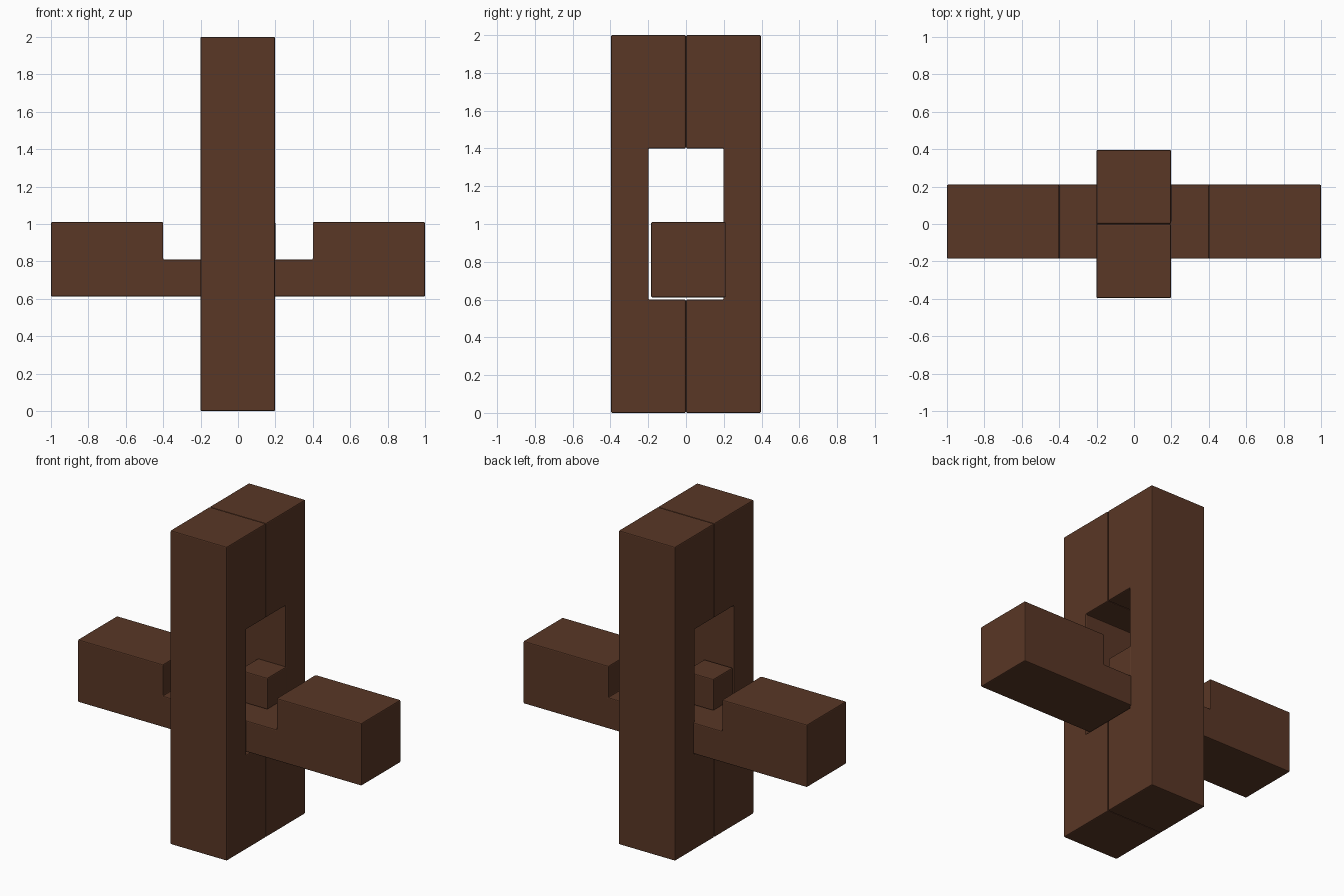
import bpy, bmesh
from mathutils import Vector

if "Cube" in bpy.data.objects:
    bpy.data.objects.remove(bpy.data.objects["Cube"])

wood = bpy.data.materials.new("dark_brown_wood")
wood.diffuse_color = (0.1, 0.038, 0.019, 1)
wood.use_nodes = True
wood.node_tree.nodes["Principled BSDF"].inputs["Base Color"].default_value = wood.diffuse_color


def prism(bm, pts, direction):
    """Extrude a closed planar outline along a vector."""
    face = bm.faces.new([bm.verts.new(p) for p in pts])
    res = bmesh.ops.extrude_face_region(bm, geom=[face])
    verts = [v for v in res["geom"] if isinstance(v, bmesh.types.BMVert)]
    bmesh.ops.translate(bm, verts=verts, vec=Vector(direction))


def finish(name, bm):
    bmesh.ops.recalc_face_normals(bm, faces=bm.faces[:])
    me = bpy.data.meshes.new(name)
    bm.to_mesh(me)
    bm.free()
    me.materials.append(wood)
    ob = bpy.data.objects.new(name, me)
    bpy.context.collection.objects.link(ob)
    bev = ob.modifiers.new("soft_edges", 'BEVEL')
    bev.width = 0.006
    bev.segments = 2
    bev.limit_method = 'ANGLE'


# Two upright bars, each notched on the inner side to form the window
for name, s in (("front_upright", -1), ("back_upright", 1)):
    outline = [(0.001, 0), (0.396, 0), (0.396, 2), (0.001, 2),
               (0.001, 1.4), (0.198, 1.4), (0.198, 0.6), (0.001, 0.6)]
    bm = bmesh.new()
    prism(bm, [(-0.2, s * y, z) for y, z in outline], (0.398, 0, 0))
    finish(name, bm)

# Crossbar with a long top notch
bar_y0, bar_y1, bottom, floor, top = -0.185, 0.21, 0.612, 0.81, 1.01
outline = [(-1, bottom), (1, bottom), (1, top), (0.4, top),
           (0.4, floor), (-0.4, floor), (-0.4, top), (-1, top)]
bm = bmesh.new()
prism(bm, [(x, bar_y0, z) for x, z in outline], (0, bar_y1 - bar_y0, 0))
# Two diagonal blocks left standing in the middle of the notch
for x0, y0, y1 in ((-0.2, bar_y0, 0.01), (0.0, 0.01, bar_y1)):
    prism(bm, [(x0, y0, floor), (x0 + 0.2, y0, floor),
               (x0 + 0.2, y1, floor), (x0, y1, floor)], (0, 0, top - floor))
finish("crossbar", bm)
